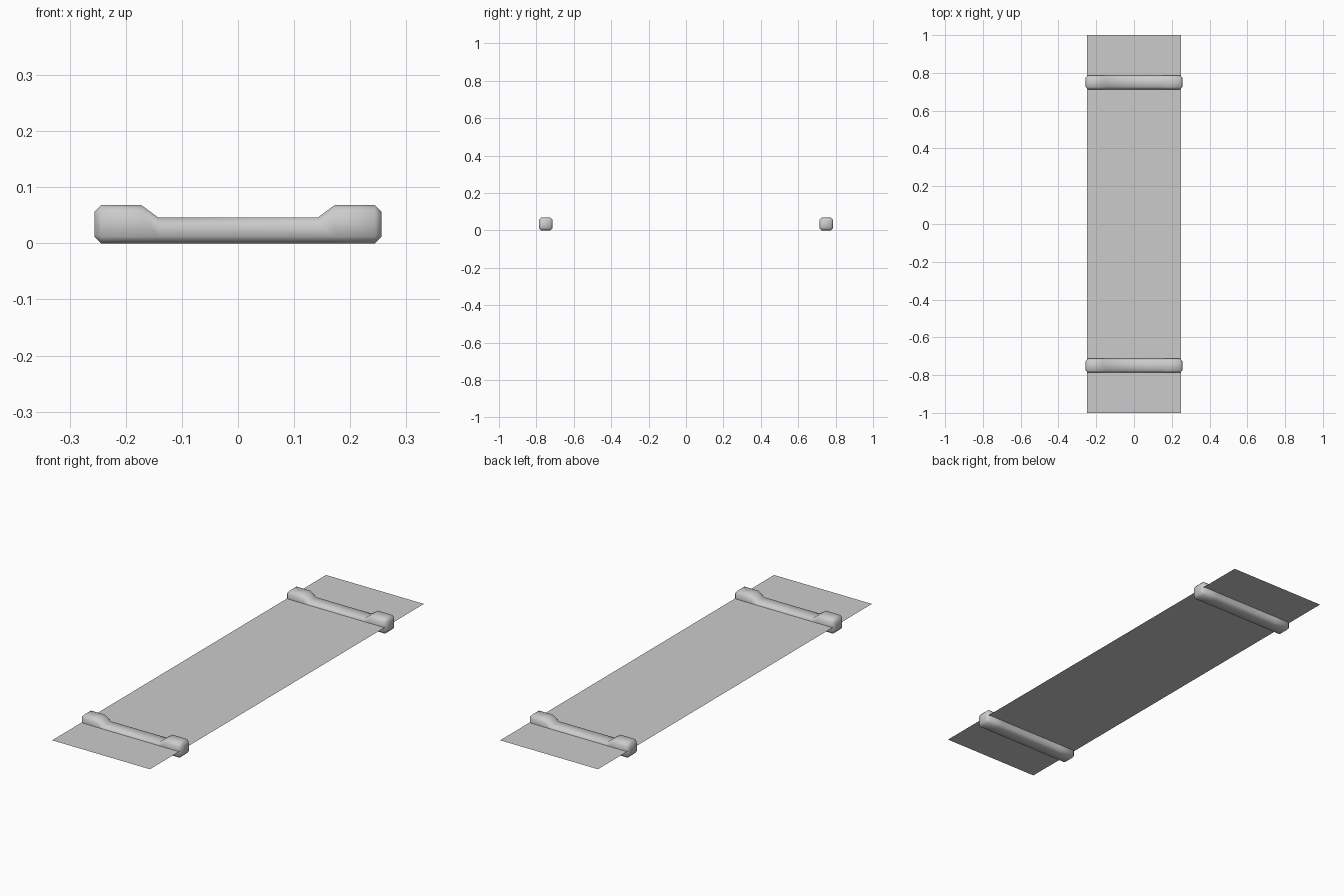
import bpy, bmesh

cube = bpy.data.objects.get("Cube")
if cube:
    bpy.data.objects.remove(cube, do_unlink=True)

HALF_DEPTH = 0.037
HEIGHT = 0.068
WAIST = 0.046
CHAMFER = 0.012

grey = bpy.data.materials.new("plain grey")
grey.use_nodes = True
colour = (0.6, 0.6, 0.6, 1)
grey.diffuse_color = colour
grey.node_tree.nodes["Principled BSDF"].inputs["Base Color"].default_value = colour


def finish(name, bm):
    mesh = bpy.data.meshes.new(name)
    bm.to_mesh(mesh)
    bm.free()
    mesh.materials.append(grey)
    obj = bpy.data.objects.new(name, mesh)
    bpy.context.collection.objects.link(obj)
    return obj


def section(bm, x, y, top, inset, c):
    """Chamfered rectangle across the bar at x."""
    w, lo, hi = HALF_DEPTH - inset, inset, top - inset
    loop = [(-w + c, lo), (w - c, lo), (w, lo + c), (w, hi - c),
            (w - c, hi), (-w + c, hi), (-w, hi - c), (-w, lo + c)]
    return [bm.verts.new((x, y + dy, z)) for dy, z in loop]


def cross_bar(name, y):
    # Raised block at each end, sloping down to a lower waist
    half = [(0.256, HEIGHT, CHAMFER, 0.004), (0.244, HEIGHT, 0, CHAMFER),
            (0.172, HEIGHT, 0, CHAMFER), (0.142, WAIST, 0, CHAMFER)]
    stations = [(-x, *rest) for x, *rest in half]
    stations += [(x, *rest) for x, *rest in reversed(half)]
    bm = bmesh.new()
    rings = [section(bm, x, y, *rest) for x, *rest in stations]
    for a, b in zip(rings, rings[1:]):
        for i in range(len(a)):
            j = (i + 1) % len(a)
            bm.faces.new((a[i], a[j], b[j], b[i]))
    bm.faces.new(rings[0])
    bm.faces.new(rings[-1])
    bmesh.ops.recalc_face_normals(bm, faces=bm.faces[:])
    obj = finish(name, bm)
    bpy.ops.object.select_all(action='DESELECT')
    obj.select_set(True)
    bpy.context.view_layer.objects.active = obj
    bpy.ops.object.shade_smooth_by_angle(angle=1.0)


# Two identical bars
cross_bar("front_cross_bar", -0.75)
cross_bar("back_cross_bar", 0.75)

# Thin flat sheet running through both bars
bm = bmesh.new()
corners = [(-0.25, -1), (0.25, -1), (0.25, 1), (-0.25, 1)]
bm.faces.new([bm.verts.new((x, y, HEIGHT / 2)) for x, y in corners])
finish("flat_sheet", bm)
